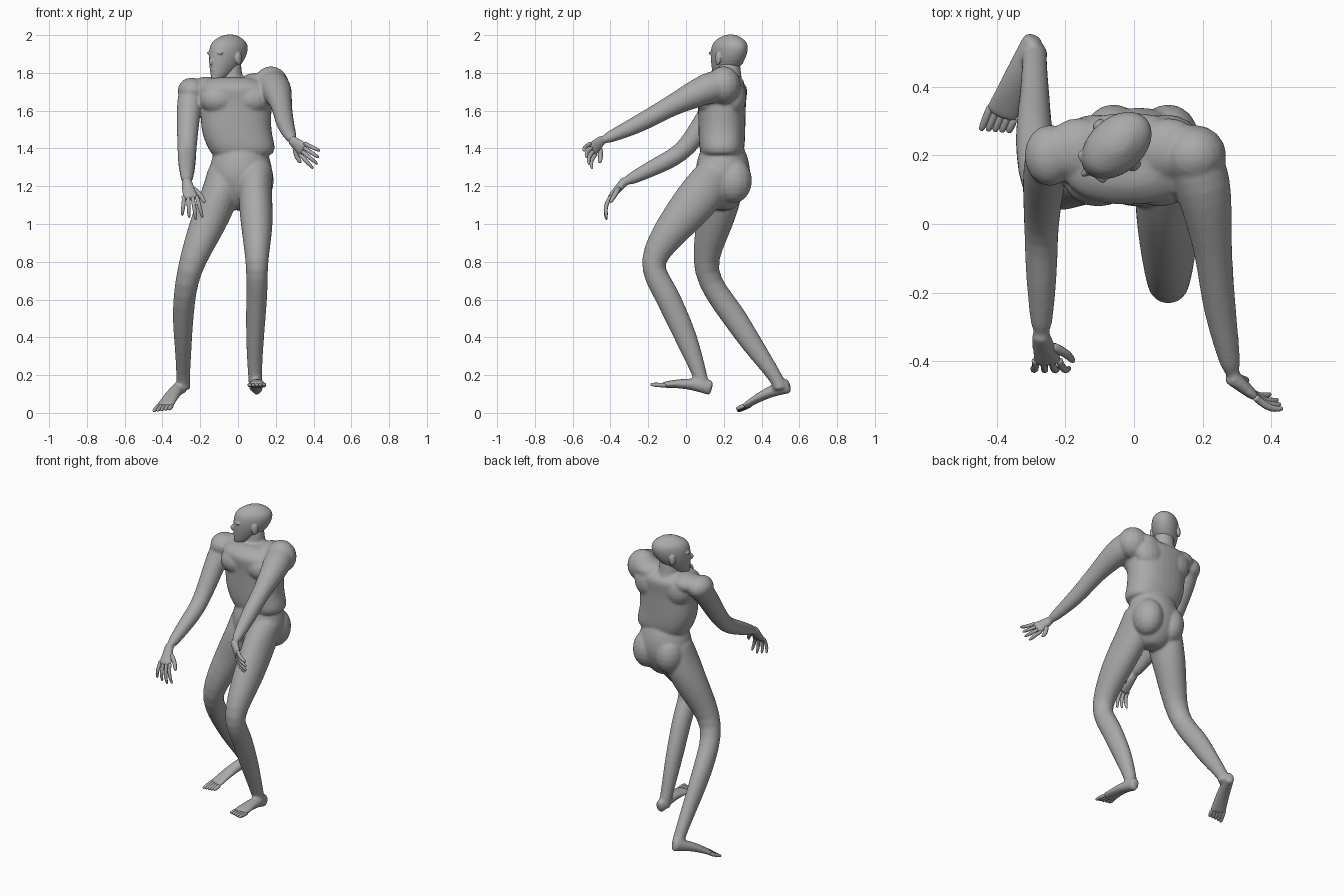
import bpy, bmesh, math
from mathutils import Vector

if "Cube" in bpy.data.objects:
    bpy.data.objects.remove(bpy.data.objects["Cube"])

shade = 0.4
grey = bpy.data.materials.new("body grey")
grey.use_nodes = True
grey.diffuse_color = (shade, shade, shade, 1)
grey.node_tree.nodes["Principled BSDF"].inputs["Base Color"].default_value = grey.diffuse_color

X, Y, Z = Vector((1, 0, 0)), Vector((0, 1, 0)), Vector((0, 0, 1))


def finish(name, bm):
    bmesh.ops.recalc_face_normals(bm, faces=bm.faces)
    mesh = bpy.data.meshes.new(name)
    bm.to_mesh(mesh)
    bm.free()
    mesh.materials.append(grey)
    obj = bpy.data.objects.new(name, mesh)
    bpy.context.collection.objects.link(obj)
    return obj


def merge(name, parts, voxel, passes):
    """Fuse overlapping parts into one seamless skin."""
    bpy.context.view_layer.update()
    depsgraph = bpy.context.evaluated_depsgraph_get()
    bm = bmesh.new()
    for part in parts:
        mesh = bpy.data.meshes.new_from_object(part.evaluated_get(depsgraph))
        mesh.transform(part.matrix_world)
        bm.from_mesh(mesh)
        bpy.data.meshes.remove(mesh)
    for part in parts:
        bpy.data.objects.remove(part)
    obj = finish(name, bm)
    skin = obj.modifiers.new("skin", 'REMESH')
    skin.mode, skin.voxel_size, skin.use_smooth_shade = 'VOXEL', voxel, True
    relax = obj.modifiers.new("relax", 'SMOOTH')
    relax.factor, relax.iterations = 0.5, passes


def add_midpoints(keys):
    """Put a smoothly curved in-between ring after every key ring."""
    result = []
    last = len(keys) - 1
    for i in range(last):
        near, far = keys[i], keys[i + 1]
        before, after = keys[max(i - 1, 0)], keys[min(i + 2, last)]
        result += [near, near.lerp(far, 0.5) + (near + far - before - after) / 16]
    return result + [keys[last]]


def loft(name, rings, side=None, flat=1.0, sides=12, power=2.0):
    """Skin over oval rings (x, y, z, radius); flat scales the second radius.
    Rings lie level unless a side vector lets them turn along the path."""
    keys = [Vector((*ring, ring[-1] * flat)) if len(ring) == 4 else Vector(ring) for ring in rings]
    rings = add_midpoints(keys)
    centres = [Vector(ring[:3]) for ring in rings]
    grow = 4 / (3 + math.cos(math.tau / sides))
    bm = bmesh.new()
    loops = []
    for i, ring in enumerate(rings):
        across, depth = X, Y
        if side:
            ahead = centres[min(i + 1, len(rings) - 1)] - centres[max(i - 1, 0)]
            ahead.normalize()
            across = (side - ahead * side.dot(ahead)).normalized()
            depth = ahead.cross(across)
        loop = []
        for k in range(sides):
            angle = math.tau * (k + 0.5) / sides
            c, s = math.cos(angle), math.sin(angle)
            u = math.copysign(abs(c) ** (2 / power), c) * ring[3] * grow
            v = math.copysign(abs(s) ** (2 / power), s) * ring[4] * grow
            loop.append(bm.verts.new(centres[i] + across * u + depth * v))
        loops.append(loop)
    for low, high in zip(loops, loops[1:]):
        for k in range(sides):
            n = (k + 1) % sides
            bm.faces.new((low[k], low[n], high[n], high[k]))
    bm.faces.new(loops[0])
    bm.faces.new(loops[-1])
    obj = finish(name, bm)
    soften = obj.modifiers.new("soften", 'SUBSURF')
    soften.levels = soften.render_levels = 1
    return obj


def ball(name, centre, radii, turn=0.0):
    bm = bmesh.new()
    bmesh.ops.create_uvsphere(bm, u_segments=16, v_segments=10, radius=1)
    obj = finish(name, bm)
    obj.location, obj.scale = centre, radii
    obj.rotation_euler.z = turn
    return obj


def digit(name, points, radius, side):
    """A finger or toe, narrowing at its tip."""
    rings = [(*point, radius) for point in points]
    rings[-1] = (*points[-1], radius * 0.6)
    obj = loft(name, rings, side, sides=6)
    obj.data.shade_smooth()


def hand(label, wrist, knuckle, tip, side):
    wrist, knuckle, tip = Vector(wrist), Vector(knuckle), Vector(tip)
    side = side.normalized()
    reach, length = knuckle - wrist, tip - knuckle
    curl = Y * 0.012
    # Palm widens and thins towards the knuckles
    palm = [(*(wrist + reach * t), 0.028 + 0.018 * t, 0.025 - 0.01 * t) for t in (-0.2, 0.2, 0.6, 1)]
    for i, name in enumerate(("index", "middle", "ring", "little")):
        spread = side * (1.5 - i)
        base = knuckle + spread * 0.024
        end = tip + spread * 0.036 - length * 0.1 * abs(1 - i)
        middle = base.lerp(end, 0.5) - curl
        digit(f"{label}_{name}_finger", (base - reach * 0.2, base, middle, end), 0.011, side)
    root = wrist + reach * 0.3 + side * 0.02
    end = knuckle + reach * 0.2 + side * 0.07 + curl * 2
    digit(label + "_thumb", (root, root.lerp(end, 0.5) + side * 0.012, end), 0.014, side)
    return loft(label + "_palm", palm, side)


def foot(label, heel, ball_of_foot, inner):
    heel, front = Vector(heel), Vector(ball_of_foot)
    length = front - heel
    side = length.cross(Z).normalized() * inner
    # Sole widens and the instep slopes down towards the toes
    rings = []
    for t in (0, 0.2, 0.5, 0.8, 1):
        centre = heel + length * t + Z * 0.015 * math.sin(math.pi * t)
        rings.append((*centre, 0.028 + 0.024 * t, 0.042 - 0.027 * t))
    for i in range(5):
        base = front + side * 0.019 * (2 - i)
        toe = length * (0.22 - 0.025 * i)
        points = [base + toe * t for t in (-0.5, 0.5, 1)]
        digit(f"{label}_toe_{i + 1}", points, 0.012, side)
    return loft(label + "_foot", rings, side)


# Torso, with its hem overhanging the waist
torso = ((0.02, 1.36, 0.15), (0.02, 1.4, 0.178), (-0.01, 1.5, 0.185),
         (-0.01, 1.65, 0.19), (-0.02, 1.73, 0.2), (-0.03, 1.78, 0.1))
body = [loft("torso", [(x, 0.19, z, r) for x, z, r in torso], flat=0.67, sides=16, power=2.4)]

# Pelvis
pelvis = ((1.41, 0.12), (1.36, 0.15), (1.25, 0.17), (1.13, 0.12), (1.07, 0.05))
body.append(loft("pelvis", [(0.015, 0.195, z, r) for z, r in pelvis], flat=0.87, sides=16))

# Paired muscles
for label, s in (("left", 1), ("right", -1)):
    body += [
        ball(label + "_chest", (0.09 * s - 0.015, 0.13, 1.66), (0.1, 0.08, 0.08)),
        ball(label + "_shoulder_blade", (0.1 * s - 0.01, 0.25, 1.67), (0.1, 0.07, 0.1)),
        ball(label + "_trapezius", (0.13 * s - 0.03, 0.22, 1.73 + 0.01 * s), (0.1, 0.09, 0.06)),
        ball(label + "_shoulder", (0.21 * s - 0.035, 0.2, 1.72 + 0.015 * s), (0.085 + 0.01 * s, 0.09, 0.085 + 0.015 * s)),
        ball(label + "_buttock", (0.08 * s + 0.02, 0.25, 1.23), (0.09, 0.1, 0.12))]

# Legs, hip to heel
body.append(loft("left_leg", [
    (0.1, 0.19, 1.32, 0.09), (0.09, 0.1, 1.18, 0.09, 0.12), (0.1, -0.05, 1, 0.086, 0.1),
    (0.1, -0.18, 0.8, 0.06, 0.066), (0.1, -0.11, 0.64, 0.057, 0.066), (0.09, 0, 0.4, 0.048, 0.06),
    (0.09, 0.08, 0.18, 0.036), (0.1, 0.09, 0.12, 0.04)], X))
body.append(loft("right_leg", [
    (-0.06, 0.2, 1.32, 0.09), (-0.09, 0.18, 1.17, 0.1, 0.12), (-0.16, 0.15, 1, 0.096),
    (-0.26, 0.1, 0.75, 0.064), (-0.29, 0.24, 0.53, 0.057, 0.066), (-0.29, 0.36, 0.35, 0.045, 0.055),
    (-0.29, 0.48, 0.18, 0.036), (-0.29, 0.5, 0.12, 0.04)], X))

# Feet
body.append(foot("left", (0.1, 0.14, 0.13), (0.1, -0.13, 0.147), -1))
body.append(foot("right", (-0.29, 0.55, 0.145), (-0.39, 0.31, 0.033), 1))

# Arms, shoulder to wrist
body.append(loft("left_arm", [
    (0.16, 0.22, 1.74, 0.08), (0.2, 0.12, 1.72, 0.085), (0.23, -0.07, 1.63, 0.056),
    (0.25, -0.25, 1.53, 0.048), (0.29, -0.45, 1.44, 0.026)], X))
body.append(loft("right_arm", [
    (-0.24, 0.22, 1.72, 0.068), (-0.26, 0.15, 1.62, 0.066), (-0.27, 0, 1.4, 0.051),
    (-0.27, -0.15, 1.31, 0.046), (-0.27, -0.33, 1.22, 0.028)], X))

# Hands
body.append(hand("left", (0.29, -0.45, 1.44), (0.35, -0.5, 1.39), (0.43, -0.52, 1.33), Vector((-0.5, 0.5, -1))))
body.append(hand("right", (-0.27, -0.33, 1.22), (-0.25, -0.41, 1.13), (-0.24, -0.42, 1.02), X))

# Neck
neck = ((1.72, 0.08), (1.78, 0.064), (1.87, 0.056))
body.append(loft("neck", [(-0.04, 0.23, z, r) for z, r in neck]))
merge("body", body, 0.008, 6)

# Head, turned to the model's right
forward = Vector((-0.75, -0.66, 0))
leftward = Z.cross(forward)
middle = Vector((-0.05, 0.23, 0))
turn = math.atan2(forward.y, forward.x)
skull = ((0.085, 1.753, 0.025), (0.06, 1.78, 0.055), (0.02, 1.85, 0.1),
         (0, 1.92, 0.117), (-0.005, 1.97, 0.098), (-0.01, 2.004, 0.03))
head = loft("skull", [(x, 0, z, r) for x, z, r in skull], flat=0.7, sides=16)
head.location, head.rotation_euler.z = middle, turn
face = [head]


def feature(name, ahead, left, height, radii):
    centre = middle + forward * ahead + leftward * left + Z * height
    face.append(ball(name, centre, radii, turn))


feature("nose", 0.115, 0, 1.86, (0.022, 0.012, 0.022))
feature("lips", 0.106, 0, 1.815, (0.014, 0.022, 0.01))
for label, s in (("left", 1), ("right", -1)):
    feature(label + "_brow", 0.096, 0.034 * s, 1.905, (0.015, 0.026, 0.01))
    feature(label + "_eye", 0.09, 0.033 * s, 1.88, (0.014, 0.015, 0.008))
    feature(label + "_ear", 0, 0.082 * s, 1.876, (0.02, 0.011, 0.034))
merge("head", face, 0.004, 3)
